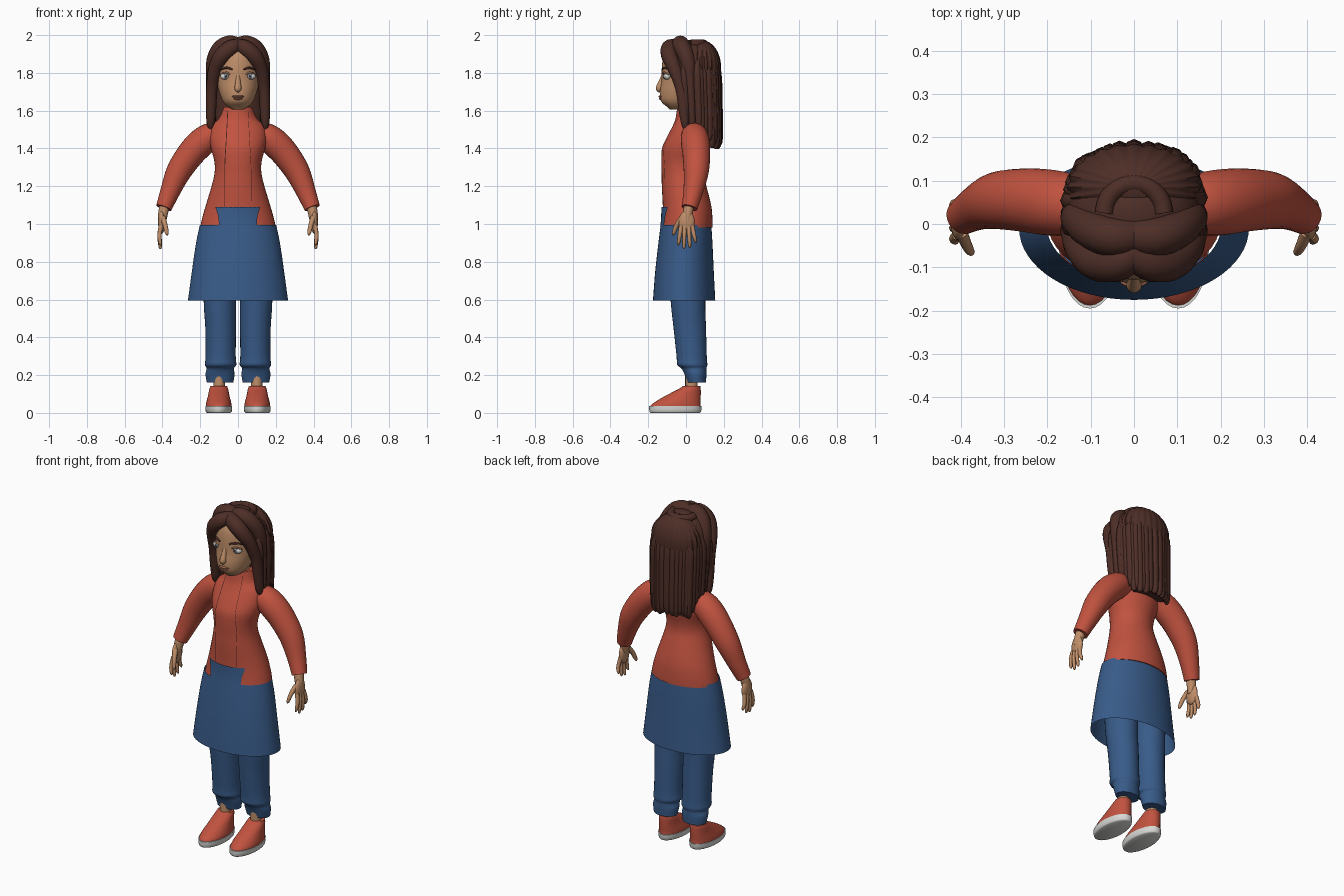
import bpy, bmesh, math, random
from mathutils import Vector

if "Cube" in bpy.data.objects:
    bpy.data.objects.remove(bpy.data.objects["Cube"])

random.seed(4)


def material(name, rgb):
    m = bpy.data.materials.new(name)
    m.diffuse_color = (*rgb, 1)
    m.use_nodes = True
    m.node_tree.nodes["Principled BSDF"].inputs["Base Color"].default_value = m.diffuse_color
    return m


RED = material("coral red", (0.53, 0.085, 0.05))
BLUE = material("denim blue", (0.04, 0.105, 0.25))
HAIR = material("dark brown hair", (0.075, 0.027, 0.02))
SKIN = material("tan skin", (0.52, 0.27, 0.14))
LIP = material("lip brown", (0.36, 0.14, 0.08))
WHITE = material("off white", (0.68, 0.68, 0.66))
IRIS = material("grey blue iris", (0.26, 0.33, 0.38))
DARK = material("dark seam", (0.06, 0.015, 0.012))


def finish(name, bm, mat):
    bmesh.ops.recalc_face_normals(bm, faces=bm.faces)
    me = bpy.data.meshes.new(name)
    bm.to_mesh(me)
    bm.free()
    me.materials.append(mat)
    ob = bpy.data.objects.new(name, me)
    bpy.context.collection.objects.link(ob)
    bpy.ops.object.select_all(action='DESELECT')
    bpy.context.view_layer.objects.active = ob
    ob.select_set(True)
    bpy.ops.object.shade_smooth_by_angle(angle=math.radians(50))
    return ob


def smooth(rows, n):
    """Catmull-Rom interpolation of rows of numbers."""
    p = [rows[0]] + list(rows) + [rows[-1]]
    out = []
    for i in range(1, len(p) - 2):
        for k in range(n):
            t = k / n
            out.append([0.5 * (2 * b + (c - a) * t + (2 * a - 5 * b + 4 * c - d) * t * t
                               + (3 * b - a - 3 * c + d) * t ** 3)
                        for a, b, c, d in zip(*p[i - 1:i + 3])])
    return out + [list(rows[-1])]


def skin_rings(name, rings, mat, caps):
    bm = bmesh.new()
    vs = [[bm.verts.new(c) for c in r] for r in rings]
    n = len(vs[0])
    for a, b in zip(vs, vs[1:]):
        for j in range(n):
            bm.faces.new((a[j], a[(j + 1) % n], b[(j + 1) % n], b[j]))
    if caps:
        bm.faces.new(vs[0])
        bm.faces.new(vs[-1])
    return finish(name, bm, mat)


def loft(name, rows, mat, sub=4, seg=40, caps=True):
    """Stack of level ellipses: z, centre x, centre y, radius x, radius y."""
    ang = [2 * math.pi * j / seg for j in range(seg)]
    rings = [[(cx + rx * math.cos(a), cy + ry * math.sin(a), z) for a in ang]
             for z, cx, cy, rx, ry in smooth(rows, sub)]
    return skin_rings(name, rings, mat, caps)


def tube(name, rows, mat, sub=4, seg=12, ref=(0, 1, 0), aspect=1.0):
    """Swept round section: x, y, z, radius."""
    pts = smooth(rows, sub)
    pos = [Vector(p[:3]) for p in pts]
    rings = []
    for i, p in enumerate(pts):
        t = (pos[min(i + 1, len(pos) - 1)] - pos[max(i - 1, 0)]).normalized()
        u = t.cross(Vector(ref)).normalized()
        v = u.cross(t) * aspect
        ring = []
        for j in range(seg):
            a = 2 * math.pi * j / seg
            ring.append(pos[i] + max(p[3], 0.001) * (math.cos(a) * u + math.sin(a) * v))
        rings.append(ring)
    return skin_rings(name, rings, mat, True)


def ball(name, c, r, mat, seg=24, ridges=0):
    bm = bmesh.new()
    bmesh.ops.create_uvsphere(bm, u_segments=seg, v_segments=seg // 2, radius=1)
    for v in bm.verts:
        k = 1 + (0.025 * math.cos(ridges * math.atan2(v.co.y, v.co.x)) if ridges else 0)
        v.co = Vector((c[0] + r[0] * v.co.x * k, c[1] + r[1] * v.co.y * k, c[2] + r[2] * v.co.z))
    return finish(name, bm, mat)


def mirrored(rows, s):
    return [(s * r[0], *r[1:]) for r in rows]


# Jacket body
TORSO = [(1.62, 0, .02, .075, .066), (1.56, 0, .025, .10, .08), (1.52, 0, .02, .14, .09),
         (1.46, 0, .005, .152, .106), (1.40, 0, -.01, .143, .117), (1.33, 0, -.02, .125, .111),
         (1.27, 0, -.02, .124, .109), (1.20, 0, -.01, .14, .118), (1.10, 0, .005, .17, .128),
         (1.03, 0, .008, .19, .132), (.982, 0, .006, .20, .135)]
loft("jacket_body", TORSO, RED)
TABLE = smooth(TORSO, 8)


def front_y(x, z):
    r = min(TABLE, key=lambda q: abs(q[0] - z))
    i = TABLE.index(r)
    o = TABLE[min(i + 1, len(TABLE) - 1)] if z < r[0] else TABLE[max(i - 1, 0)]
    f = 0 if o is r else (z - r[0]) / (o[0] - r[0])
    _, _, cy, rx, ry = [a + (b - a) * f for a, b in zip(r, o)]
    return cy - ry * math.sqrt(max(0, 1 - (x / rx) ** 2))


def strip(name, rows, mat, offset, cols, sub):
    """Thin plate lying on the jacket front: z, left x, right x."""
    bm = bmesh.new()
    grid = []
    for z, a, b in smooth(rows, sub):
        xs = [a + (b - a) * j / cols for j in range(cols + 1)]
        grid.append([bm.verts.new((x, front_y(x, z) - offset, z)) for x in xs])
    for p, q in zip(grid, grid[1:]):
        for j in range(cols):
            bm.faces.new((p[j], q[j], q[j + 1], p[j + 1]))
    return finish(name, bm, mat)


strip("apron_bib", [(1.09, -.12, .118), (1.04, -.105, .103), (.985, -.10, .10)], BLUE, .008, 16, 6)
strip("left_seam", [(1.60, -.056, -.052), (1.45, -.064, -.06), (1.3, -.072, -.068),
                    (1.09, -.072, -.068)], DARK, .002, 1, 14)
strip("right_seam", [(1.60, .052, .054), (1.45, .06, .062), (1.3, .068, .07),
                     (1.09, .068, .07)], DARK, .002, 1, 14)

# Open flared skirt
loft("skirt", [(.995, 0, 0, .202, .134), (.9, 0, -.003, .222, .143),
               (.75, 0, -.008, .244, .155), (.595, 0, -.01, .265, .165)], BLUE, seg=64, caps=False)

# Head and neck
loft("neck", [(1.66, 0, .015, .055, .05), (1.60, 0, .018, .06, .055)], SKIN)
loft("head", [(1.605, 0, -.065, .022, .02), (1.62, 0, -.052, .052, .048), (1.65, 0, -.04, .08, .092),
              (1.70, 0, -.02, .10, .118), (1.76, 0, 0, .113, .13), (1.84, 0, .01, .117, .137),
              (1.90, 0, .01, .108, .125), (1.94, 0, .01, .08, .09), (1.96, 0, .01, .03, .03)], SKIN)
tube("nose_bridge", [(0, -.118, 1.79, .01), (0, -.132, 1.75, .014), (0, -.142, 1.715, .018),
                     (0, -.135, 1.70, .006)], SKIN, ref=(1, 0, 0))
ball("upper_lip", (0, -.131, 1.675), (.032, .016, .007), LIP)
ball("lower_lip", (0, -.126, 1.664), (.026, .018, .008), LIP)

# Crown of the hair, rear mass and the twisted band on top
ball("hair_crown", (0, .025, 1.83), (.153, .122, .145), HAIR, 32)
ball("hair_back_bump", (0, .085, 1.83), (.152, .098, .142), HAIR, 96, ridges=24)
loft("hair_back_core", [(1.86, 0, .09, .13, .08), (1.65, 0, .105, .128, .065),
                        (1.43, 0, .125, .12, .045)], HAIR)
tube("hair_band", [(.068 * math.cos(a), .025 + .068 * math.sin(a), 1.955, .022)
                   for a in [math.pi * k / 8 for k in range(9)]], HAIR, ref=(0, 0, 1))

# Curtain of hanging strands around sides and back
COUNT = 25
for k in range(COUNT):
    a = math.radians(-8 + 196 * k / (COUNT - 1))
    c, si = math.cos(a), math.sin(a)
    x = .146 * math.copysign(abs(c) ** .75, c)
    y = .03 + .137 * math.copysign(abs(si) ** .75, si) + random.uniform(-.004, .004)
    low = 1.51 - .1 * min(1, max(0, si) * 1.5) + random.uniform(-.015, .015)
    r = random.uniform(.019, .024)
    tube(f"hair_strand_{k}", [(x * .8, .03 + (y - .03) * .8, 1.89, .015), (x, y - .006, 1.80, r),
                              (x, y, 1.65, r), (x * .97, y + .004, low + .04, r * .9),
                              (x * .96, y + .004, low, r * .3)], HAIR, sub=3, seg=8)

for s, side in ((-1, "left"), (1, "right")):
    # Swept front locks
    tube(side + "_front_lock", mirrored([
        (-.008, -.06, 1.945, .035), (.035, -.088, 1.932, .043), (.085, -.088, 1.89, .043),
        (.122, -.06, 1.82, .036), (.138, -.028, 1.72, .030), (.143, -.012, 1.6, .027),
        (.145, -.005, 1.53, .02), (.145, 0, 1.49, .004)], s), HAIR, seg=14)
    tube(side + "_top_swoop", mirrored([
        (-.005, -.025, 1.945, .04), (.045, -.03, 1.952, .046), (.095, -.015, 1.925, .045),
        (.128, .01, 1.86, .04), (.138, .02, 1.76, .03), (.14, .02, 1.62, .02)], s), HAIR, seg=14)

    # Eyes and brows
    ball(side + "_eye", (s * .064, -.098, 1.782), (.029, .02, .019), WHITE)
    ball(side + "_iris", (s * .063, -.114, 1.782), (.013, .006, .014), IRIS, 16)
    ball(side + "_pupil", (s * .063, -.119, 1.782), (.005, .003, .006), DARK, 12)
    tube(side + "_eyelid", mirrored([(.034, -.114, 1.786, .003), (.062, -.118, 1.802, .005),
                                     (.094, -.092, 1.79, .003)], s), SKIN, seg=8)
    tube(side + "_brow", mirrored([(.03, -.127, 1.818, .004), (.06, -.115, 1.827, .006),
                                   (.097, -.078, 1.815, .003)], s), HAIR, seg=8)

    # Sleeve
    tube(side + "_sleeve", mirrored([
        (.10, .04, 1.475, .06), (.15, .045, 1.462, .072), (.20, .05, 1.425, .076),
        (.255, .055, 1.365, .073), (.315, .054, 1.275, .066), (.36, .038, 1.17, .052),
        (.393, .018, 1.085, .042)], s), RED, seg=28)

    # Hand with four fingers and a thumb
    tube(side + "_wrist", mirrored([(.385, .02, 1.11, .028), (.396, .01, 1.06, .026),
                                    (.403, .005, 1.01, .022)], s), SKIN)
    ball(side + "_palm", (s * .404, .004, 1.01), (.019, .042, .062), SKIN)
    for f, (y, tip) in enumerate(((-.026, .888), (-.007, .868), (.013, .874), (.033, .9))):
        tube(f"{side}_finger_{f}", mirrored([
            (.408, y, .99, .012), (.416, y * 1.3, .94, .011), (.412, y * 1.5, tip + .014, .009),
            (.408, y * 1.55, tip, .003)], s), SKIN, seg=8)
    tube(side + "_thumb", mirrored([(.398, -.02, 1.035, .015), (.386, -.048, .995, .013),
                                    (.377, -.064, .955, .010), (.374, -.068, .94, .003)], s), SKIN, seg=8)

    # Trouser leg with gathered cuff
    loft(side + "_trouser", [
        (.95, s * .095, 0, .092, .11), (.6, s * .096, .01, .086, .092), (.45, s * .092, .02, .081, .086),
        (.3, s * .092, .03, .08, .08), (.255, s * .092, .033, .083, .08), (.235, s * .094, .042, .072, .066),
        (.205, s * .095, .05, .077, .058), (.16, s * .095, .056, .07, .05)], BLUE, seg=32)

    # Ankle, slip-on shoe and pale sole
    loft(side + "_ankle", [(.24, s * .1, .03, .032, .034), (.1, s * .1, .028, .03, .032)], SKIN, seg=16)
    loft(side + "_shoe", [
        (.03, s * .102, -.056, .068, .134), (.05, s * .102, -.05, .067, .126),
        (.09, s * .102, -.016, .057, .094), (.125, s * .102, .018, .05, .06),
        (.142, s * .102, .03, .044, .046)], RED, seg=32)
    loft(side + "_sole", [(0, s * .102, -.057, .062, .13), (.008, s * .102, -.057, .069, .137),
                          (.036, s * .102, -.056, .071, .139)], WHITE, sub=2, seg=32)
